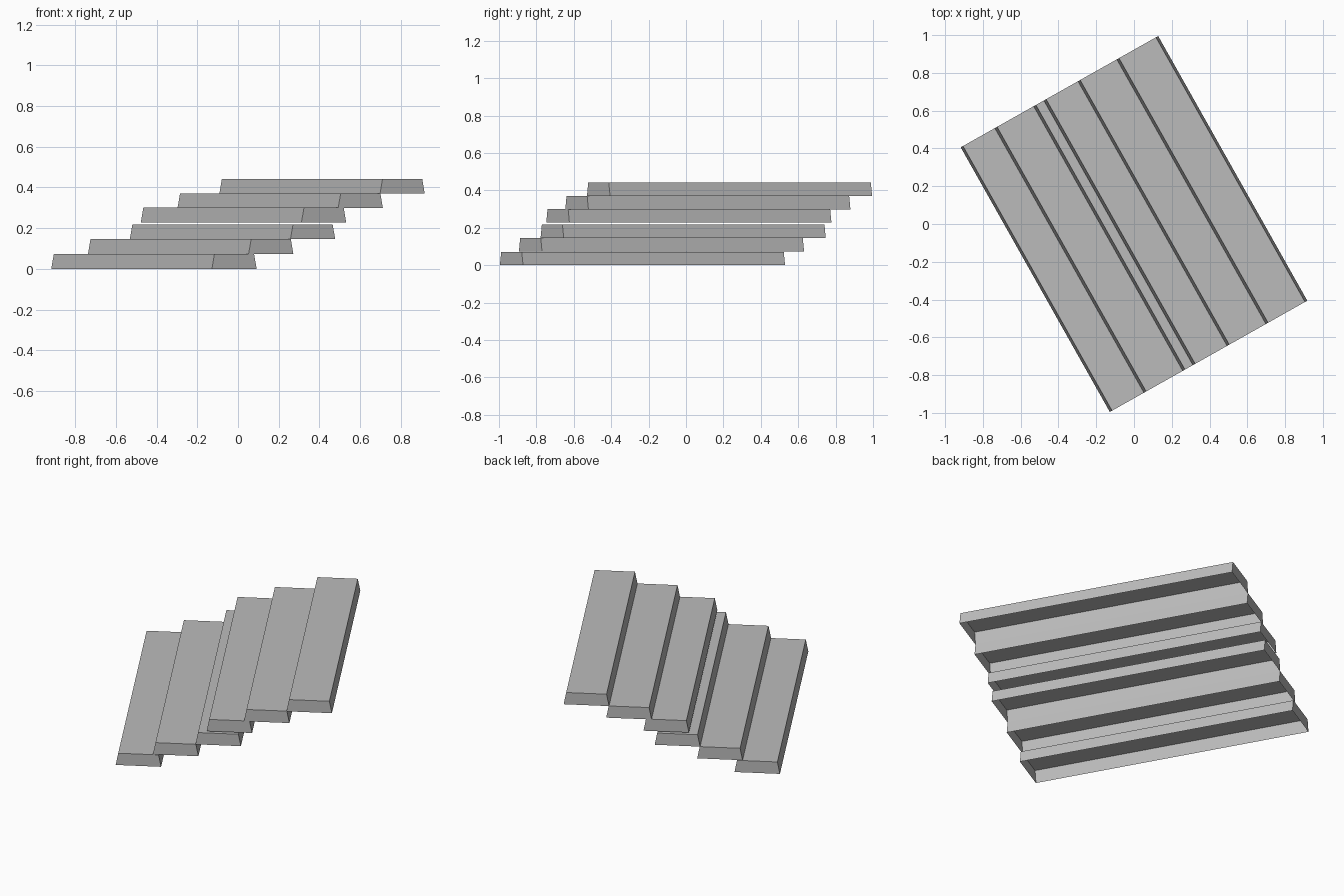
import bpy, bmesh, math

if "Cube" in bpy.data.objects:
    bpy.data.objects.remove(bpy.data.objects["Cube"])

grey = bpy.data.materials.new("plain grey")
grey.diffuse_color = (0.5, 0.5, 0.5, 1)
grey.use_nodes = True
grey.node_tree.nodes["Principled BSDF"].inputs["Base Color"].default_value = grey.diffuse_color

ANGLE = math.radians(29.4)
LENGTH, WIDTH, HEIGHT, INSET = 1.608, 0.252, 0.072, 0.014
TOTAL = 1.2


def step(name, left, bottom):
    """Thin-walled step, open underneath, with leaning long sides."""
    bm = bmesh.new()
    # Trapezoid profile across the width
    u0 = left - TOTAL / 2
    u1 = u0 + WIDTH
    profile = [(u0, 0), (u1, 0), (u1 - INSET, HEIGHT), (u0 + INSET, HEIGHT)]
    front, back = [[bm.verts.new((u, v, z)) for u, z in profile]
                   for v in (-LENGTH / 2, LENGTH / 2)]
    # End caps
    bm.faces.new(front)
    bm.faces.new(back[::-1])
    # Right side, tread and left side
    for i in (1, 2, 3):
        j = (i + 1) % 4
        bm.faces.new((front[i], back[i], back[j], front[j]))
    me = bpy.data.meshes.new(name)
    bm.to_mesh(me)
    bm.free()
    me.materials.append(grey)
    ob = bpy.data.objects.new(name, me)
    ob.location.z = bottom
    ob.rotation_euler.z = ANGLE
    bpy.context.collection.objects.link(ob)


# Lower flight of three, then an upper flight of three
steps = [(0, 0), (0.207, 0.074), (0.443, 0.146),
         (0.505, 0.229), (0.712, 0.299), (0.948, 0.37)]
for n, (left, bottom) in enumerate(steps, 1):
    step(f"step_{n}", left, bottom)
